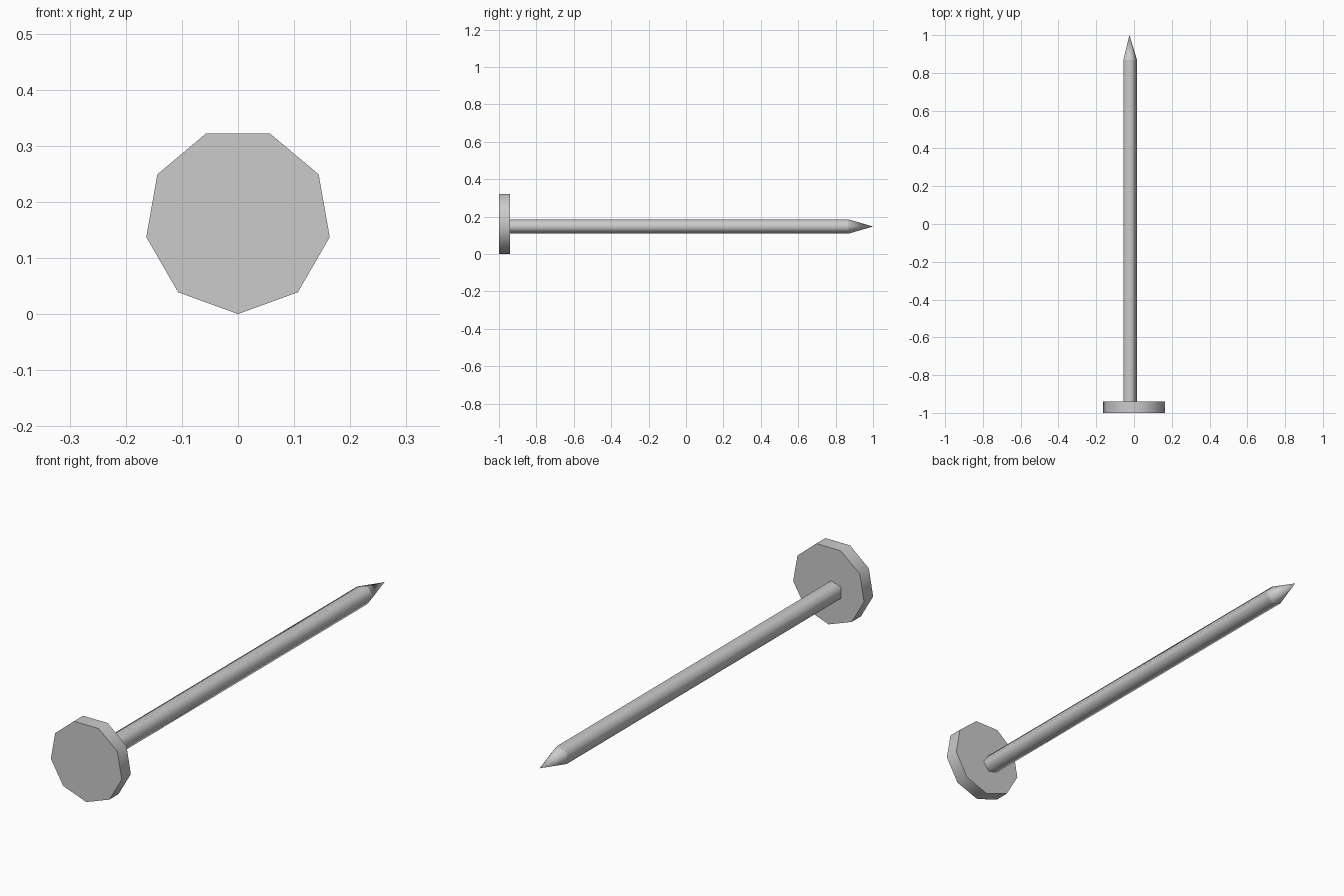
import bpy, bmesh
from math import sin, cos, pi, radians

if "Cube" in bpy.data.objects:
    bpy.data.objects.remove(bpy.data.objects["Cube"])


def prism(name, sides, radius, cx, cz, y0, y1, start, pointed=False):
    """Prism (or cone) along y with smooth sides and crisp flat caps."""
    bm = bmesh.new()

    def ring(y):
        return [bm.verts.new((cx + radius * cos(start + 2 * pi * i / sides), y,
                              cz + radius * sin(start + 2 * pi * i / sides)))
                for i in range(sides)]

    base = ring(y0)
    caps = [bm.faces.new(base)]
    if pointed:
        tip = bm.verts.new((cx, y1, cz))
        walls = [bm.faces.new((base[i], base[(i + 1) % sides], tip))
                 for i in range(sides)]
    else:
        end = ring(y1)
        caps.append(bm.faces.new(end))
        walls = [bm.faces.new((base[i], base[(i + 1) % sides],
                               end[(i + 1) % sides], end[i]))
                 for i in range(sides)]
    for f in walls:
        f.smooth = True
    for f in caps:
        for e in f.edges:
            e.smooth = False
    bmesh.ops.recalc_face_normals(bm, faces=bm.faces)
    mesh = bpy.data.meshes.new(name)
    bm.to_mesh(mesh)
    bm.free()
    obj = bpy.data.objects.new(name, mesh)
    bpy.context.collection.objects.link(obj)
    return obj


# Nine-sided flat head, one corner down
prism("nail_head", 9, 0.166, 0, 0.166, -1.0, -0.94, radians(-90))

# Five-sided shaft, slightly off centre, and its pointed tip
prism("nail_shaft", 5, 0.0405, -0.024, 0.147, -0.94, 0.867, 0)
prism("nail_tip", 5, 0.0405, -0.024, 0.147, 0.867, 1.0, 0, pointed=True)
